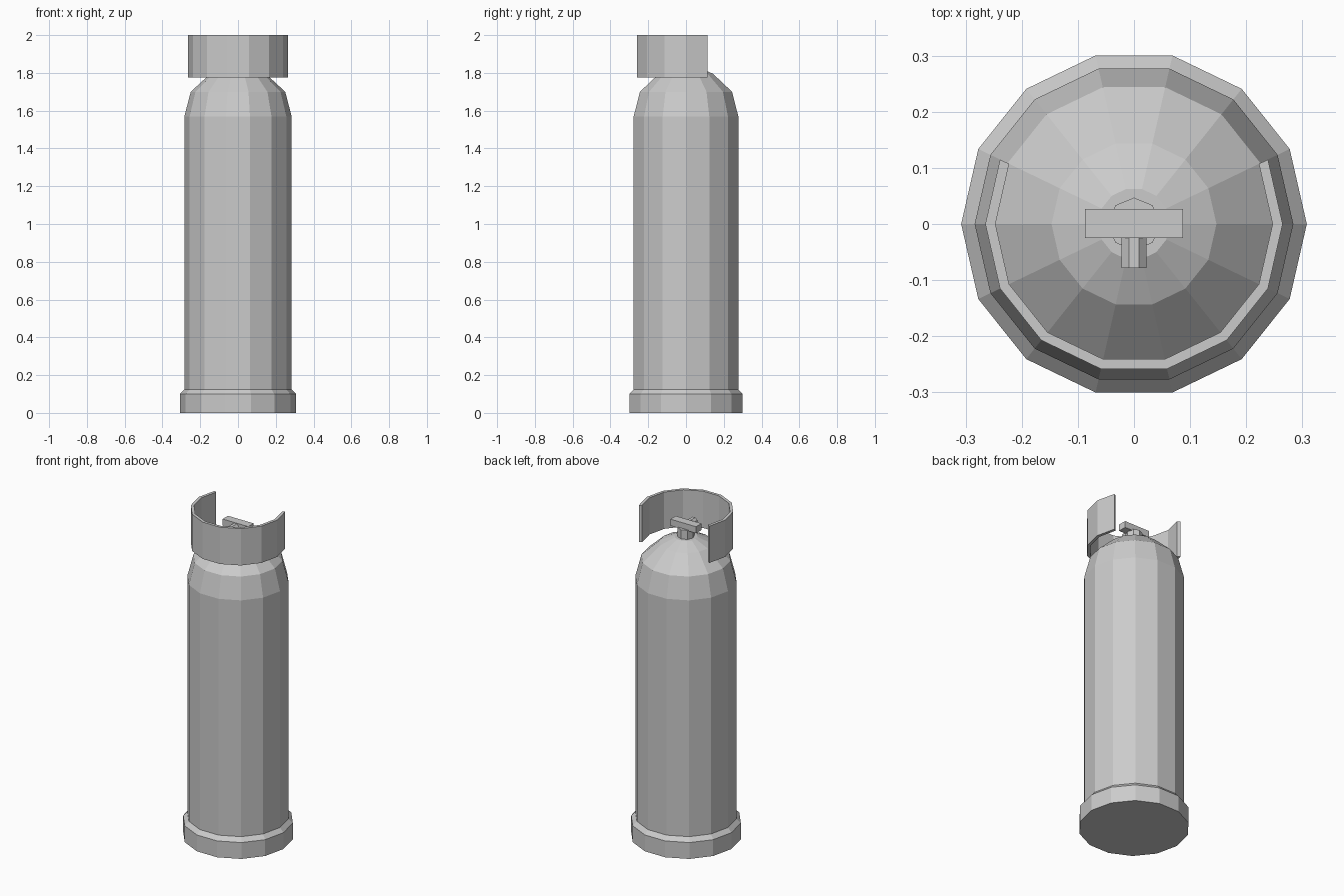
import bpy, bmesh, math
from mathutils import Matrix

if "Cube" in bpy.data.objects:
    bpy.data.objects.remove(bpy.data.objects["Cube"])

SIDES = 14
STEP = 2 * math.pi / SIDES


def finish(name, bm):
    bmesh.ops.recalc_face_normals(bm, faces=bm.faces)
    mesh = bpy.data.meshes.new(name)
    bm.to_mesh(mesh)
    bm.free()
    ob = bpy.data.objects.new(name, mesh)
    bpy.context.collection.objects.link(ob)
    return ob


def sweep(bm, profile, first, count, closed_turn):
    """Sweep an (r, z) profile around z in steps of one side."""
    rings = [[bm.verts.new((r * math.cos((first + i) * STEP), r * math.sin((first + i) * STEP), z))
              for r, z in profile] for i in range(count)]
    return rings


# Cylinder shell: foot ring, straight wall and domed shoulder
bm = bmesh.new()
shell = [(0.308, 0), (0.308, 0.10), (0.284, 0.125), (0.284, 1.57),
         (0.25, 1.70), (0.147, 1.795), (0.064, 1.832)]
rings = sweep(bm, shell, 0, SIDES, True)
for i in range(SIDES):
    a, b = rings[i], rings[(i + 1) % SIDES]
    for j in range(len(shell) - 1):
        bm.faces.new((a[j], b[j], b[j + 1], a[j + 1]))
bm.faces.new([r[0] for r in rings])
bm.faces.new([r[-1] for r in rings])
finish("tank_body", bm)

# Guard collar, open at the back
bm = bmesh.new()
section = [(0.247, 1.775), (0.265, 1.775), (0.265, 2.0), (0.247, 2.0)]
rings = sweep(bm, section, 6, 10, False)
for a, b in zip(rings, rings[1:]):
    for j in range(4):
        k = (j + 1) % 4
        bm.faces.new((a[j], b[j], b[k], a[k]))
bm.faces.new(rings[0])
bm.faces.new(rings[-1])
finish("guard_collar", bm)


def octagon_rod(name, radius, length, matrix):
    bm = bmesh.new()
    bmesh.ops.create_cone(bm, cap_ends=True, segments=8, radius1=radius,
                          radius2=radius, depth=length, matrix=matrix)
    return bm if name is None else finish(name, bm)


# Valve stem
octagon_rod("valve_stem", 0.047, 0.065, Matrix.Translation((0, 0, 1.855)))

# Outlet nozzle pointing forward, with a flat on top
octagon_rod("valve_outlet", 0.024, 0.078,
            Matrix.Translation((0, -0.039, 1.896)) @ Matrix.Rotation(math.pi / 2, 4, 'X')
            @ Matrix.Rotation(math.pi / 8, 4, 'Z'))

# Cross handle
bm = bmesh.new()
bmesh.ops.create_cube(bm, size=1, matrix=Matrix.Translation((0, 0.001, 1.902))
                      @ Matrix.Diagonal((0.174, 0.052, 0.04, 1)))
finish("valve_handle", bm)
